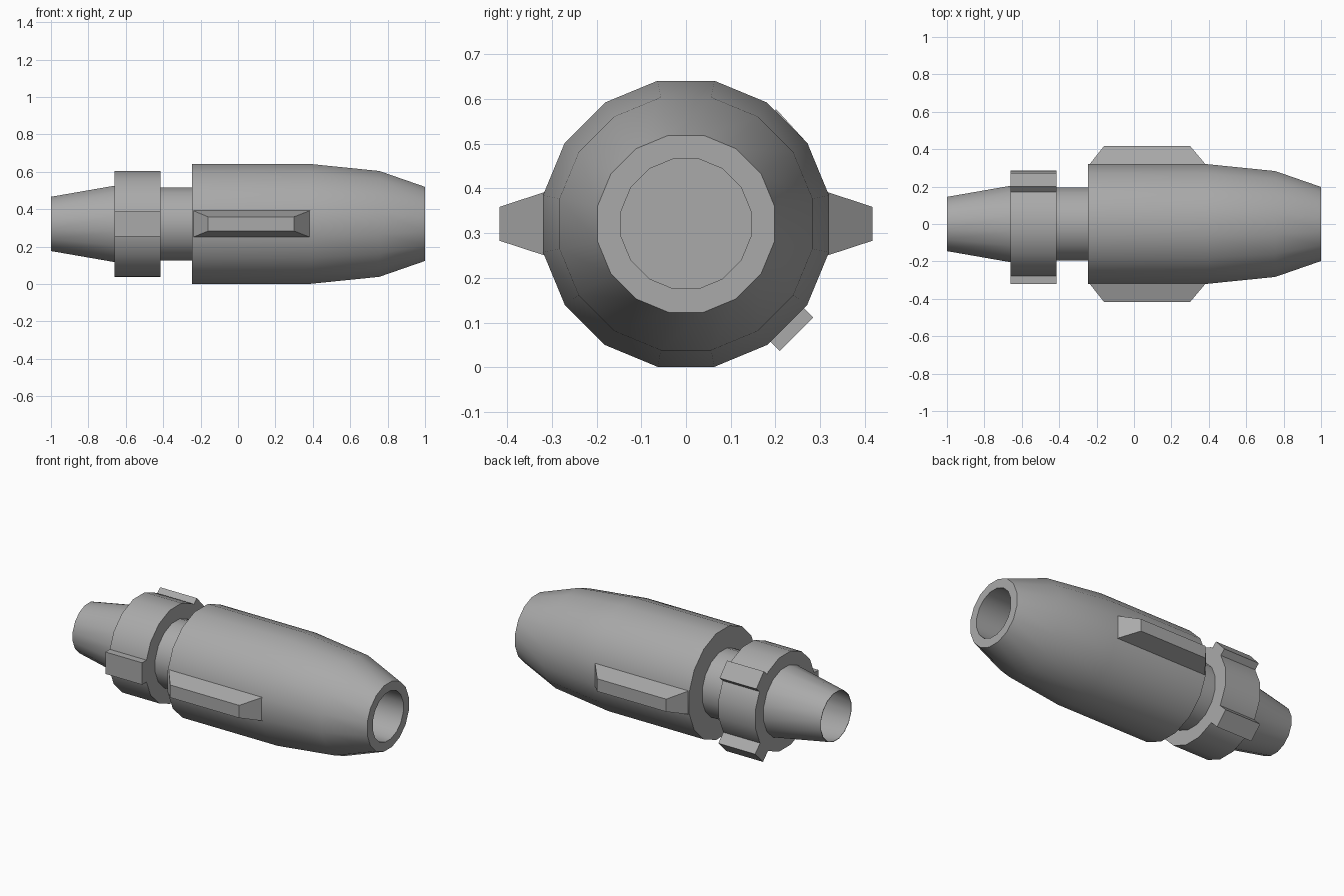
import bpy, bmesh, math
from mathutils import Matrix, Vector

SIDES = 16
CENTRE = Vector((0, 0, 0.321))

cube = bpy.data.objects.get("Cube")
if cube:
    bpy.data.objects.remove(cube, do_unlink=True)

metal = bpy.data.materials.new("grey_metal")
metal.use_nodes = True
metal.diffuse_color = (0.4, 0.4, 0.4, 1)
metal.node_tree.nodes["Principled BSDF"].inputs["Base Color"].default_value = (0.4, 0.4, 0.4, 1)


def finish(name, bm, smooth=True):
    bmesh.ops.recalc_face_normals(bm, faces=bm.faces)
    mesh = bpy.data.meshes.new(name)
    bm.to_mesh(mesh)
    bm.free()
    mesh.materials.append(metal)
    obj = bpy.data.objects.new(name, mesh)
    obj.location = CENTRE
    bpy.context.collection.objects.link(obj)
    if smooth:
        bpy.ops.object.select_all(action="DESELECT")
        obj.select_set(True)
        bpy.context.view_layer.objects.active = obj
        bpy.ops.object.shade_smooth_by_angle(angle=math.radians(30))


def turned(name, profile):
    """Turn (x, flat radius) points about the x axis and cap both ends."""
    bm = bmesh.new()
    rings = []
    for x, flat in profile:
        r = flat / math.cos(math.pi / SIDES)
        angles = [(k + 0.5) * math.tau / SIDES for k in range(SIDES)]
        rings.append([bm.verts.new((x, r * math.cos(a), r * math.sin(a))) for a in angles])
    for a, b in zip(rings, rings[1:]):
        for k in range(SIDES):
            n = (k + 1) % SIDES
            bm.faces.new((a[k], a[n], b[n], b[k]))
    bm.faces.new(rings[0])
    bm.faces.new(rings[-1])
    finish(name, bm)


def block(name, base, top, low, high, angle):
    """Block from a base to a top rectangle (x0, x1, half width), turned about x."""
    bm = bmesh.new()
    loops = []
    for (x0, x1, w), y in ((base, low), (top, high)):
        loops.append([bm.verts.new(p) for p in ((x0, y, -w), (x1, y, -w), (x1, y, w), (x0, y, w))])
    for loop in loops:
        bm.faces.new(loop)
    for k in range(4):
        n = (k + 1) % 4
        bm.faces.new((loops[0][k], loops[0][n], loops[1][n], loops[1][k]))
    bm.transform(Matrix.Rotation(math.radians(angle), 4, "X"))
    finish(name, bm, smooth=False)


# Main sleeve with a bore in its nose
turned("sleeve", [(-0.245, 0.32), (0.39, 0.32), (0.755, 0.283), (1, 0.198), (1, 0.145), (0.4, 0.145)])

# Neck, locking collar and hollow tapered tail
turned("neck", [(-0.45, 0.195), (-0.22, 0.195)])
turned("collar", [(-0.66, 0.282), (-0.415, 0.282)])
turned("tail", [(-0.65, 0.206), (-1, 0.145), (-1, 0.142), (-0.65, 0.195)])

# Bevelled fin on each side of the sleeve
for name, angle in (("back_fin", 0), ("front_fin", 180)):
    block(name, (-0.245, 0.39, 0.073), (-0.16, 0.30, 0.038), 0.31, 0.417, angle)

# Lugs around the collar
for name, angle, reach, half in (("front_lug", 180, 0.32, 0.066),
                                 ("upper_lug", 42.5, 0.322, 0.053),
                                 ("lower_lug", -45, 0.35, 0.053)):
    span = (-0.66, -0.415, half)
    block(name, span, span, 0.24, reach, angle)
